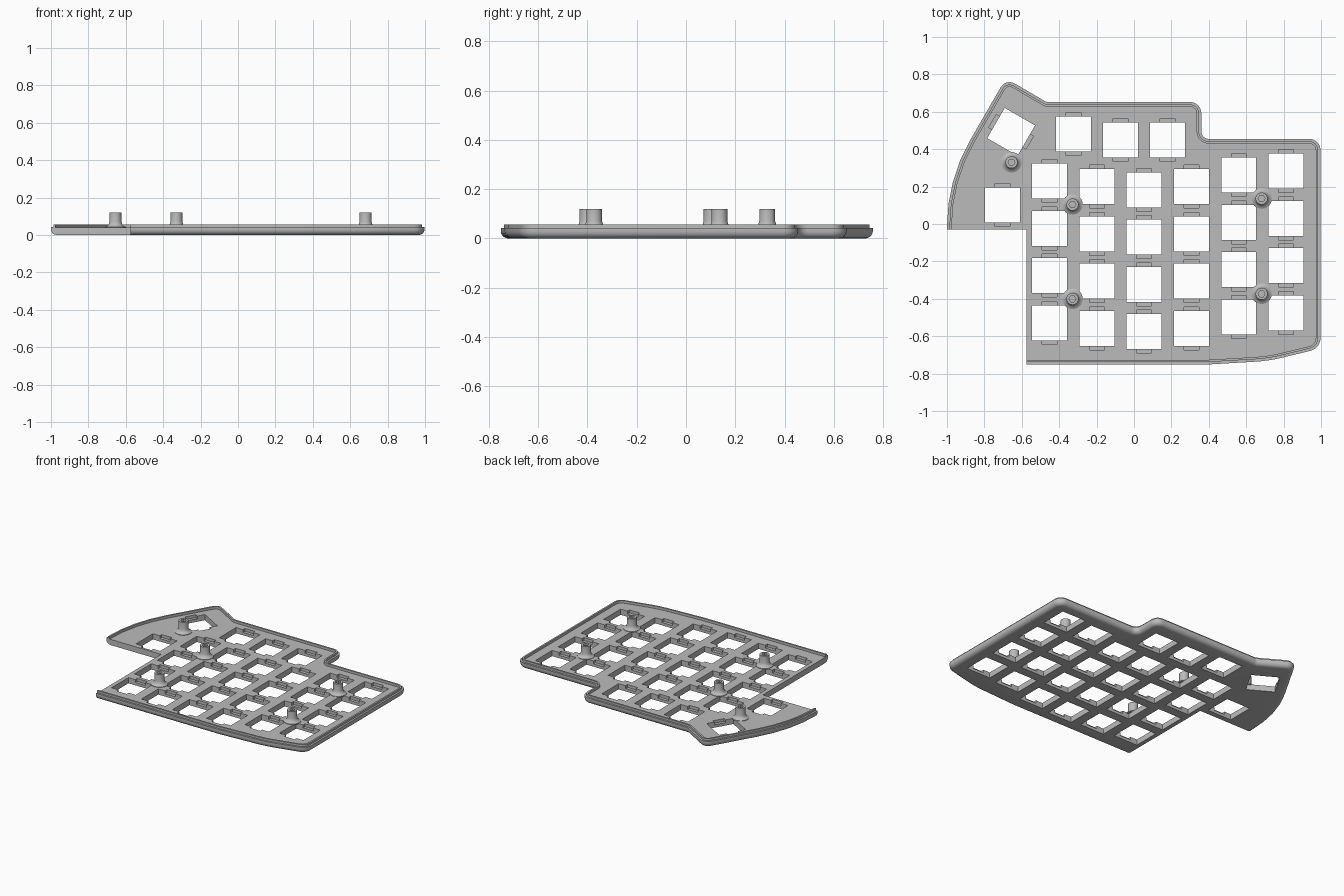
import bpy, bmesh, math
from mathutils import Vector, Matrix

if "Cube" in bpy.data.objects:
    bpy.data.objects.remove(bpy.data.objects["Cube"])

grey = bpy.data.materials.new("grey plastic")
grey.diffuse_color = (0.5, 0.5, 0.5, 1)
grey.use_nodes = True
grey.node_tree.nodes["Principled BSDF"].inputs["Base Color"].default_value = grey.diffuse_color


def make_object(name, bm, smooth=True):
    bmesh.ops.recalc_face_normals(bm, faces=bm.faces)
    me = bpy.data.meshes.new(name)
    bm.to_mesh(me)
    bm.free()
    me.materials.append(grey)
    ob = bpy.data.objects.new(name, me)
    bpy.context.collection.objects.link(ob)
    return ob


def smooth(ob):
    bpy.ops.object.select_all(action='DESELECT')
    ob.select_set(True)
    bpy.context.view_layer.objects.active = ob
    bpy.ops.object.shade_smooth_by_angle(angle=math.radians(30))


def round_corners(corners):
    """Replace each (x, y, radius) corner with an arc."""
    out = []
    n = len(corners)
    for i, (x, y, r) in enumerate(corners):
        p = Vector((x, y))
        if r == 0:
            out.append(p)
            continue
        a = (Vector(corners[i - 1][:2]) - p).normalized()
        b = (Vector(corners[(i + 1) % n][:2]) - p).normalized()
        half = a.angle(b) / 2
        c = p + (a + b).normalized() * (r / math.sin(half))
        t = r / math.tan(half)
        u, v = p + a * t - c, p + b * t - c
        sweep = u.angle_signed(v)
        steps = max(4, round(abs(sweep) / math.radians(11)))
        for k in range(steps + 1):
            out.append(c + Matrix.Rotation(-sweep * k / steps, 2) @ u)
    return out


def inset(pts, d, cut):
    """Move edges inwards (clockwise loop); cut edges stay in place."""
    n = len(pts)
    res = []
    for i in range(n):
        e0 = (pts[i] - pts[i - 1]).normalized()
        e1 = (pts[(i + 1) % n] - pts[i]).normalized()
        n0, n1 = Vector((e0.y, -e0.x)), Vector((e1.y, -e1.x))
        d0 = 0 if (i - 1) % n in cut else d
        d1 = 0 if i in cut else d
        det = n0.x * n1.y - n0.y * n1.x
        if abs(det) < 1e-5:
            res.append(pts[i] + n0 * d0)
        else:
            res.append(pts[i] + Vector((d0 * n1.y - d1 * n0.y, n0.x * d1 - n1.x * d0)) / det)
    return res


# Plate outline, clockwise; the last two edges are plain cut sides without a rim
outline = round_corners([
    (-1, -0.03, 0), (-1, 0.234, 0.93), (-0.685, 0.779, 0.055), (-0.468, 0.652, 0.04),
    (0.36, 0.652, 0.06), (0.36, 0.455, 0.04), (0.997, 0.455, 0.06), (0.997, -0.665, 0.07),
    (0.72, -0.732, 0.8), (0.38, -0.752, 0.6), (-0.575, -0.752, 0), (-0.575, -0.03, 0)])
N = len(outline)
cut = {N - 2, N - 1}

# Rim section: rounded underside, outer step, raised lip, floor
section = [(0.03 * (1 - math.sin(a)), 0.03 * (1 - math.cos(a)))
           for a in [math.pi / 2 * k / 5 for k in range(6)]]
section += [(0, 0.043), (0.013, 0.043), (0.013, 0.057), (0.025, 0.057), (0.025, 0.04)]

bm = bmesh.new()
rings = [[bm.verts.new((p.x, p.y, z)) for p in inset(outline, d, cut)] for d, z in section]
for i in range(N):
    j = (i + 1) % N
    if i in cut:
        # cut side: one face shaped like the section at its rimmed end
        rim, plain = (i, j) if i == N - 2 else (j, i)
        bm.faces.new([r[rim] for r in rings] + [rings[-1][plain], rings[0][plain]])
    else:
        for a, b in zip(rings, rings[1:]):
            bm.faces.new((a[i], a[j], b[j], b[i]))
bm.faces.new(rings[0])
bm.faces.new(rings[-1])
bmesh.ops.delete(bm, geom=[v for v in bm.verts if not v.link_faces], context='VERTS')
plate = make_object("switch_plate", bm)

# Switch positions: six columns of four, a top row and two at the left
keys = [(-0.452 + 0.253 * c, top - 0.253 * r, 0)
        for c, top in enumerate((0.23, 0.2, 0.183, 0.2, 0.262, 0.283)) for r in range(4)]
keys += [(-0.323, 0.48, 0), (-0.072, 0.45, 0), (0.18, 0.45, 0),
         (-0.703, 0.101, 0), (-0.657, 0.493, 60)]


def cutter(name, boxes):
    """Boxes (x, y, sx, sy, z0, z1) repeated at every switch position."""
    cb = bmesh.new()
    for x, y, ang in keys:
        place = Matrix.Translation((x, y, 0)) @ Matrix.Rotation(math.radians(ang), 4, 'Z')
        for bx, by, sx, sy, z0, z1 in boxes:
            m = Matrix.Translation((bx, by, (z0 + z1) / 2)) @ Matrix.Diagonal((sx, sy, z1 - z0, 1))
            bmesh.ops.create_cube(cb, size=1, matrix=place @ m)
    ob = make_object(name, cb)
    ob.hide_render = True
    ob.hide_set(True)
    mod = plate.modifiers.new(name, 'BOOLEAN')
    mod.operation = 'DIFFERENCE'
    mod.solver = 'EXACT'
    mod.object = ob
    return ob


# Square openings, then clip notches that stop halfway down
cutters = [cutter("opening_cutter", [(0, 0, 0.187, 0.187, -0.1, 0.2)]),
           cutter("notch_cutter_back", [(0, 0.1, 0.08, 0.03, 0.02, 0.2)]),
           cutter("notch_cutter_front", [(0, -0.1, 0.08, 0.03, 0.02, 0.2)])]
bpy.context.view_layer.update()
baked = bpy.data.meshes.new_from_object(plate.evaluated_get(bpy.context.evaluated_depsgraph_get()))
plate.modifiers.clear()
plate.data = baked
for c in cutters:
    bpy.data.objects.remove(c)
smooth(plate)

# Screw posts: flared foot, round post, hexagonal socket
post = [(0.055, 0.036), (0.055, 0.043), (0.044, 0.048), (0.036, 0.057), (0.032, 0.07), (0.032, 0.12)]
socket = [(0.016, 0.12), (0.016, 0.045)]
for k, (x, y) in enumerate([(-0.655, 0.33), (-0.329, 0.104), (-0.329, -0.4),
                            (0.682, 0.136), (0.682, -0.373)]):
    bm = bmesh.new()
    loops = []
    for r, z in post + socket:
        loop = []
        for s in range(24):
            a = math.tau * s / 24
            hexagon = 1 / math.cos((a % (math.pi / 3)) - math.pi / 6) if (r, z) in socket else 1
            loop.append(bm.verts.new((x + r * hexagon * math.cos(a), y + r * hexagon * math.sin(a), z)))
        loops.append(loop)
    for a, b in zip(loops, loops[1:]):
        for s in range(24):
            t = (s + 1) % 24
            bm.faces.new((a[s], a[t], b[t], b[s]))
    bm.faces.new(loops[0])
    bm.faces.new(loops[-1])
    smooth(make_object(f"screw_post_{k + 1}", bm))
